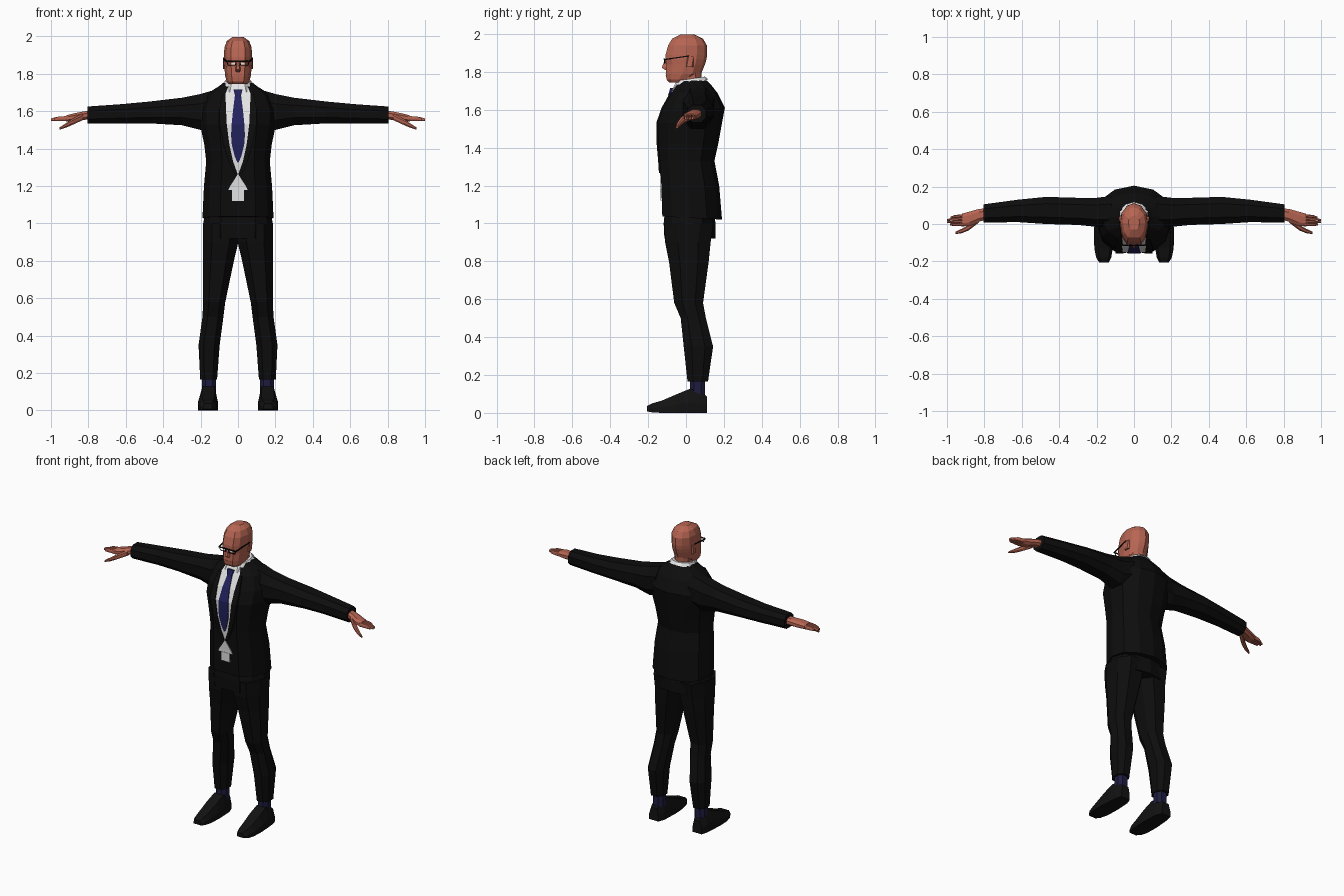
import bpy, bmesh, math
from mathutils import Vector


def material(name, r, g, b):
    m = bpy.data.materials.new(name)
    m.diffuse_color = (r, g, b, 1)
    return m


SUIT = material("suit_black", 0.004, 0.004, 0.004)
SHOE = material("shoe_black", 0.006, 0.006, 0.006)
SKIN = material("skin", 0.47, 0.13, 0.085)
SHIRT = material("shirt_white", 0.78, 0.78, 0.78)
NAVY = material("tie_navy", 0.016, 0.016, 0.11)
SOCK = material("sock_navy", 0.012, 0.012, 0.05)
FRAME = material("frame_black", 0.003, 0.003, 0.003)


def loft(name, rings, mat, both=False):
    """Skin a closed solid over rings of points; optionally add a mirrored copy."""
    for side in ((1, -1) if both else (1,)):
        bm = bmesh.new()
        vs = [[bm.verts.new((p[0] * side, p[1], p[2])) for p in r] for r in rings]
        n = len(vs[0])
        for a, b in zip(vs, vs[1:]):
            for i in range(n):
                j = (i + 1) % n
                bm.faces.new((a[i], a[j], b[j], b[i]))
        bm.faces.new(vs[0])
        bm.faces.new(vs[-1])
        bmesh.ops.recalc_face_normals(bm, faces=bm.faces)
        label = name if not both else ("left_" if side > 0 else "right_") + name
        me = bpy.data.meshes.new(label)
        bm.to_mesh(me)
        bm.free()
        me.materials.append(mat)
        bpy.context.collection.objects.link(bpy.data.objects.new(label, me))


HALF = [(0, -1), (.5, -1), (.83, -.68), (1, -.05), (.9, .5), (.5, .87), (0, 1)]
OVAL = HALF + [(-x, y) for x, y in HALF[-2:0:-1]]


def body_ring(z, hw, yf, yb, slope=0.0):
    """Horizontal body section; slope raises it towards the back."""
    ring = []
    for u, v in OVAL:
        y = (yf + yb) / 2 + v * (yb - yf) / 2
        ring.append((u * hw, y, z + slope * y))
    return ring


def oct_ring(x0, x1, y0, y1):
    """Chamfered rectangle as 2D points."""
    cx, cy, a, b = (x0 + x1) / 2, (y0 + y1) / 2, (x1 - x0) / 2, (y1 - y0) / 2
    t = [(-.5, -1), (.5, -1), (1, -.45), (1, .45), (.5, 1), (-.5, 1), (-1, .45), (-1, -.45)]
    return [(cx + u * a, cy + v * b) for u, v in t]


def rod(name, a, b, r, mat, both=False):
    a, b = Vector(a), Vector(b)
    d = (b - a).normalized()
    s = d.cross(Vector((0, 0, 1))).normalized() * r
    t = d.cross(s).normalized() * r
    loft(name, [[p + s + t, p - s + t, p - s - t, p + s - t] for p in (a, b)], mat, both)


# Jacket body: height, half width, front, back
JACKET = [(1.03, .19, -.125, .19), (1.2, .182, -.13, .175), (1.33, .17, -.138, .15),
          (1.42, .18, -.146, .17), (1.53, .203, -.148, .19), (1.61, .205, -.12, .205),
          (1.69, .17, -.075, .165), (1.735, .10, -.045, .13), (1.755, .075, -.03, .11)]
loft("jacket", [body_ring(*r, slope=-.05 if i == 0 else 0) for i, r in enumerate(JACKET)], SUIT)


def front_y(z):
    for a, b in zip(JACKET, JACKET[1:]):
        if z <= b[0]:
            return a[2] + (b[2] - a[2]) * (z - a[0]) / (b[0] - a[0])
    return JACKET[-1][2]


def plate(name, rows, out, mat, both=False):
    """Thin piece lying on the chest; rows are height, left x, right x."""
    rings = []
    for z, x0, x1 in rows:
        y = front_y(z)
        rings.append([(x0, y - out, z), (x1, y - out, z), (x1, y + .001, z), (x0, y + .001, z)])
    loft(name, rings, mat, both)


def centred(rows):
    return [(z, -w, w) for z, w in rows]


# Shirt front, tie, lapels and waist pieces
plate("shirt_front", centred([(1.26, .002), (1.33, .027), (1.42, .047), (1.53, .061),
                              (1.61, .065), (1.69, .068), (1.735, .05)]), .004, SHIRT)
plate("tie", centred([(1.325, .003), (1.36, .018), (1.42, .033), (1.47, .037), (1.53, .034),
                      (1.61, .026), (1.69, .016)]), .009, NAVY)
plate("lapel", [(1.265, .002, .02), (1.33, .026, .05), (1.42, .046, .078), (1.53, .06, .099),
                (1.61, .064, .1), (1.69, .067, .085)], .009, SUIT, True)
plate("shirt_tail", centred([(1.18, .052), (1.20, .042), (1.258, .004)]), .005, SHIRT)
plate("belt_buckle", centred([(1.12, .032), (1.18, .032)]), .007, SHIRT)
loft("tie_knot", [[(-w, y, z), (w, y, z), (w, -.05, z), (-w, -.05, z)]
                  for z, w, y in ((1.675, .014, -.095), (1.715, .024, -.083))], NAVY)

# Shirt collar and neck
loft("collar", [body_ring(1.725, .086, -.075, .118, .3),
                body_ring(1.76, .07, -.05, .1, .15)], SHIRT)
loft("neck", [body_ring(1.70, .055, -.04, .075), body_ring(1.82, .058, -.05, .085)], SKIN)

# Sleeves: x, front, back, bottom, top
SLEEVE = [(.12, -.02, .15, 1.52, 1.715), (.2, -.015, .14, 1.50, 1.692),
          (.3, -.005, .14, 1.525, 1.672), (.47, .0, .145, 1.535, 1.652),
          (.62, .01, .13, 1.535, 1.638), (.805, .008, .105, 1.533, 1.625)]
loft("sleeve", [[(x, p, q) for p, q in oct_ring(*r)] for x, *r in SLEEVE], SUIT, True)

# Hands: palm, four fingers and a thumb
PALM = [(.78, .025, .085, 1.558, 1.606), (.83, .012, .08, 1.553, 1.598),
        (.88, -.012, .066, 1.545, 1.588), (.92, -.012, .055, 1.546, 1.577)]
loft("palm", [[(x, p, q) for p, q in oct_ring(*r)] for x, *r in PALM], SKIN, True)
for i, tip in enumerate((.985, 1.0, 1.0, .98)):
    y0, y1 = -.004 + i * .0165, -.003 + i * .0125
    secs = [(.905, y0, .0085, 1.562, .013), (.96, (y0 + y1) / 2, .0075, 1.560, .011),
            (tip, y1, .005, 1.555, .007)]
    loft("finger_%d" % (i + 1), [[(x, p, q) for p, q in oct_ring(y - a, y + a, z - b, z + b)]
                                 for x, y, a, z, b in secs], SKIN, True)
THUMB = [(.83, .025, .018, 1.57, .018), (.885, -.02, .015, 1.543, .016),
         (.92, -.037, .012, 1.524, .012), (.955, -.048, .006, 1.507, .006)]
loft("thumb", [[(x, p, q) for p, q in oct_ring(y - a, y + a, z - b, z + b)]
               for x, y, a, z, b in THUMB], SKIN, True)

# Trousers: seat and legs (height, inner x, outer x, front, back)
loft("trouser_seat", [body_ring(.92, .183, -.114, .155), body_ring(1.0, .186, -.118, .155),
                      body_ring(1.08, .17, -.11, .15)], SUIT)
LEG = [(1.0, -.005, .187, -.115, .145), (.9, -.002, .186, -.11, .13), (.8, .022, .186, -.09, .12),
       (.58, .068, .186, -.062, .09), (.5, .078, .19, -.028, .105), (.35, .098, .211, -.012, .143),
       (.165, .112, .202, .008, .116)]
loft("trouser_leg", [[(p, q, z) for p, q in oct_ring(*r)] for z, *r in LEG], SUIT, True)

# Socks and shoes
loft("sock", [[(p, q, z) for p, q in oct_ring(.118, .192, .02, .1)] for z in (.09, .19)], SOCK, True)
SHOE_SECTIONS = [(.112, .128, .195, 0, .085), (.07, .112, .206, 0, .118), (.02, .11, .21, 0, .127),
                 (-.05, .107, .215, 0, .098), (-.13, .113, .212, 0, .064), (-.18, .122, .202, .003, .05),
                 (-.205, .135, .186, .008, .036)]
rings = []
for y, x0, x1, z0, z1 in SHOE_SECTIONS:
    w, h = x1 - x0, z1 - z0
    rings.append([(x0, y, z0), (x1, y, z0), (x1, y, z0 + h * .45), (x1 - w * .2, y, z1),
                  (x0 + w * .15, y, z1), (x0, y, z0 + h * .45)])
loft("shoe", rings, SHOE, True)

# Head: height, half width, front, back
HEAD = [(1.745, .05, -.09, .01), (1.76, .061, -.103, .035), (1.79, .069, -.107, .08),
        (1.84, .073, -.103, .1), (1.865, .075, -.109, .108), (1.89, .075, -.108, .112),
        (1.94, .073, -.094, .11), (1.975, .06, -.073, .09), (1.997, .03, -.03, .045)]
loft("head", [body_ring(*r) for r in HEAD], SKIN)
loft("nose", [[(-w, -.095, z), (-w * .5, y, z), (w * .5, y, z), (w, -.095, z)]
              for z, w, y in ((1.81, .017, -.11), (1.822, .017, -.128), (1.862, .009, -.112))], SKIN)
loft("ear", [[(.068, .0, z), (.078, y - .012, z), (.08, y + .015, z), (.068, .04, z)]
             for z, y in ((1.825, .015), (1.85, .02), (1.88, .025))], SKIN, True)
rod("mouth", (-.025, -.1045, 1.782), (.025, -.1045, 1.782), .0025, SKIN)

# Eyes and spectacles
rod("eye", (.016, -.103, 1.855), (.036, -.102, 1.855), .005, SHIRT, True)
rod("spectacle_bridge", (-.062, -.115, 1.867), (.062, -.115, 1.867), .003, FRAME)
rod("lower_rim", (.014, -.115, 1.846), (.054, -.11, 1.846), .0018, FRAME, True)
rod("outer_rim", (.06, -.113, 1.867), (.054, -.11, 1.846), .0018, FRAME, True)
rod("inner_rim", (.01, -.115, 1.867), (.014, -.115, 1.846), .0018, FRAME, True)
rod("spectacle_arm", (.062, -.115, 1.865), (.077, .015, 1.884), .003, FRAME, True)
